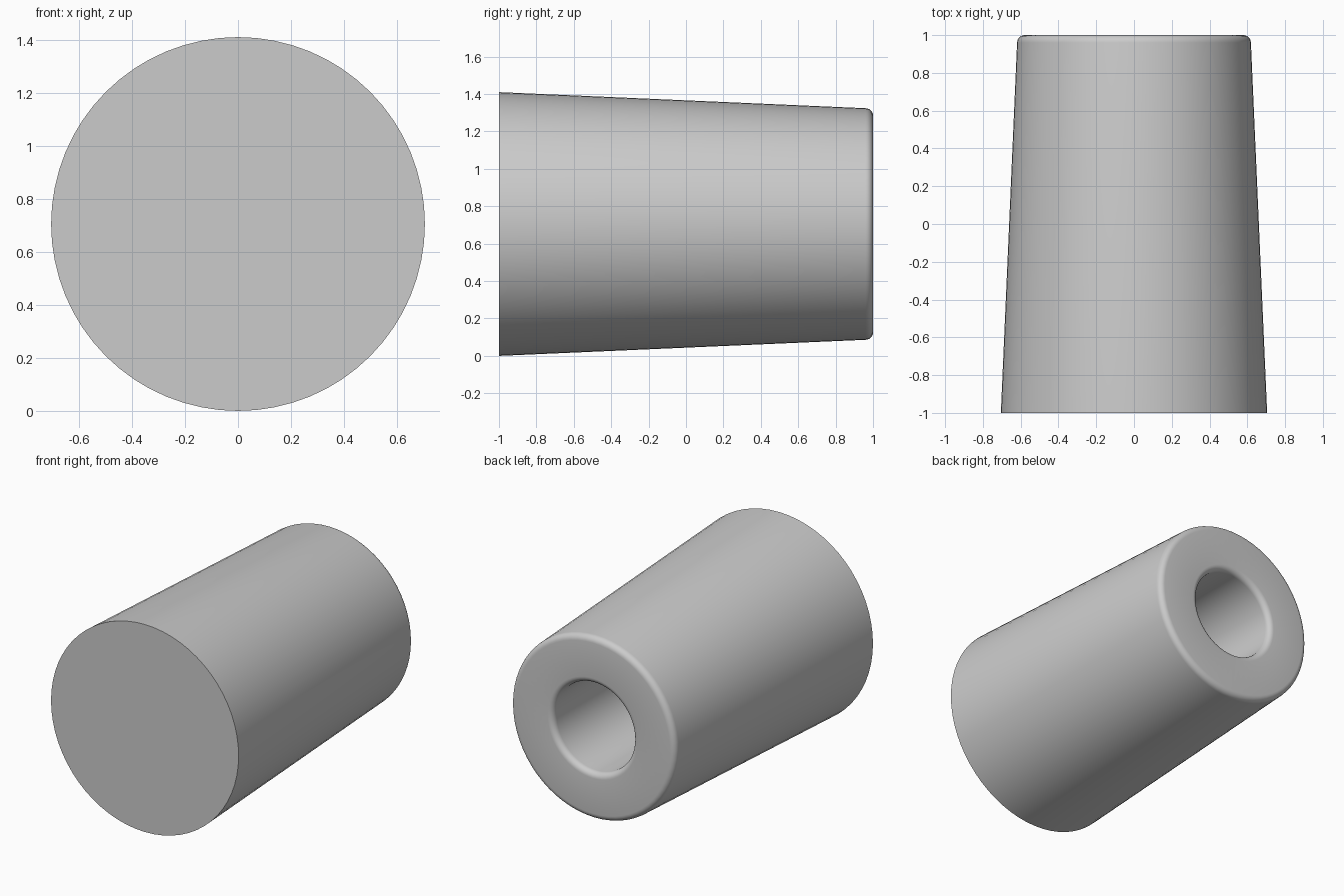
import bpy, bmesh, math
from mathutils import Matrix, Vector

cube = bpy.data.objects.get("Cube")
if cube:
    bpy.data.objects.remove(cube, do_unlink=True)

SEGMENTS = 64
AXIS_HEIGHT = 0.705


def make_material(name, color):
    mat = bpy.data.materials.new(name)
    mat.use_nodes = True
    mat.diffuse_color = color
    mat.node_tree.nodes["Principled BSDF"].inputs["Base Color"].default_value = color
    return mat


def fillet(cx, cy, radius, start, end, steps=6):
    """Points (radius, y) along a rounded edge."""
    angles = [math.radians(start + (end - start) * i / steps) for i in range(steps + 1)]
    return [(cx + radius * math.cos(a), cy + radius * math.sin(a)) for a in angles]


# Half section: closed front, tapered wall, rounded rear rim, blind bore
profile = [(0, -1), (0.705, -1)]
profile += fillet(0.579, 0.96, 0.04, 0, 90)
profile += fillet(0.34, 0.96, 0.04, 90, 180)
profile += [(0.30, -0.4), (0, -0.4)]

bm = bmesh.new()
verts = [bm.verts.new((r, y, 0)) for r, y in profile]
edges = [bm.edges.new(pair) for pair in zip(verts, verts[1:])]
bmesh.ops.spin(bm, geom=verts + edges, cent=(0, 0, 0), axis=(0, 1, 0),
               angle=math.tau, steps=SEGMENTS, use_duplicate=False)
bmesh.ops.remove_doubles(bm, verts=bm.verts, dist=0.0005)
bmesh.ops.recalc_face_normals(bm, faces=bm.faces)
bmesh.ops.transform(bm, matrix=Matrix.Translation(Vector((0, 0, AXIS_HEIGHT))), verts=bm.verts)

mesh = bpy.data.meshes.new("tapered_sleeve")
bm.to_mesh(mesh)
bm.free()
sleeve = bpy.data.objects.new("tapered_sleeve", mesh)
bpy.context.collection.objects.link(sleeve)
mesh.materials.append(make_material("mid grey", (0.6, 0.6, 0.6, 1)))

# Smooth walls with sharp front and bore-floor edges
bpy.ops.object.select_all(action="DESELECT")
sleeve.select_set(True)
bpy.context.view_layer.objects.active = sleeve
bpy.ops.object.shade_smooth_by_angle(angle=math.radians(40))
